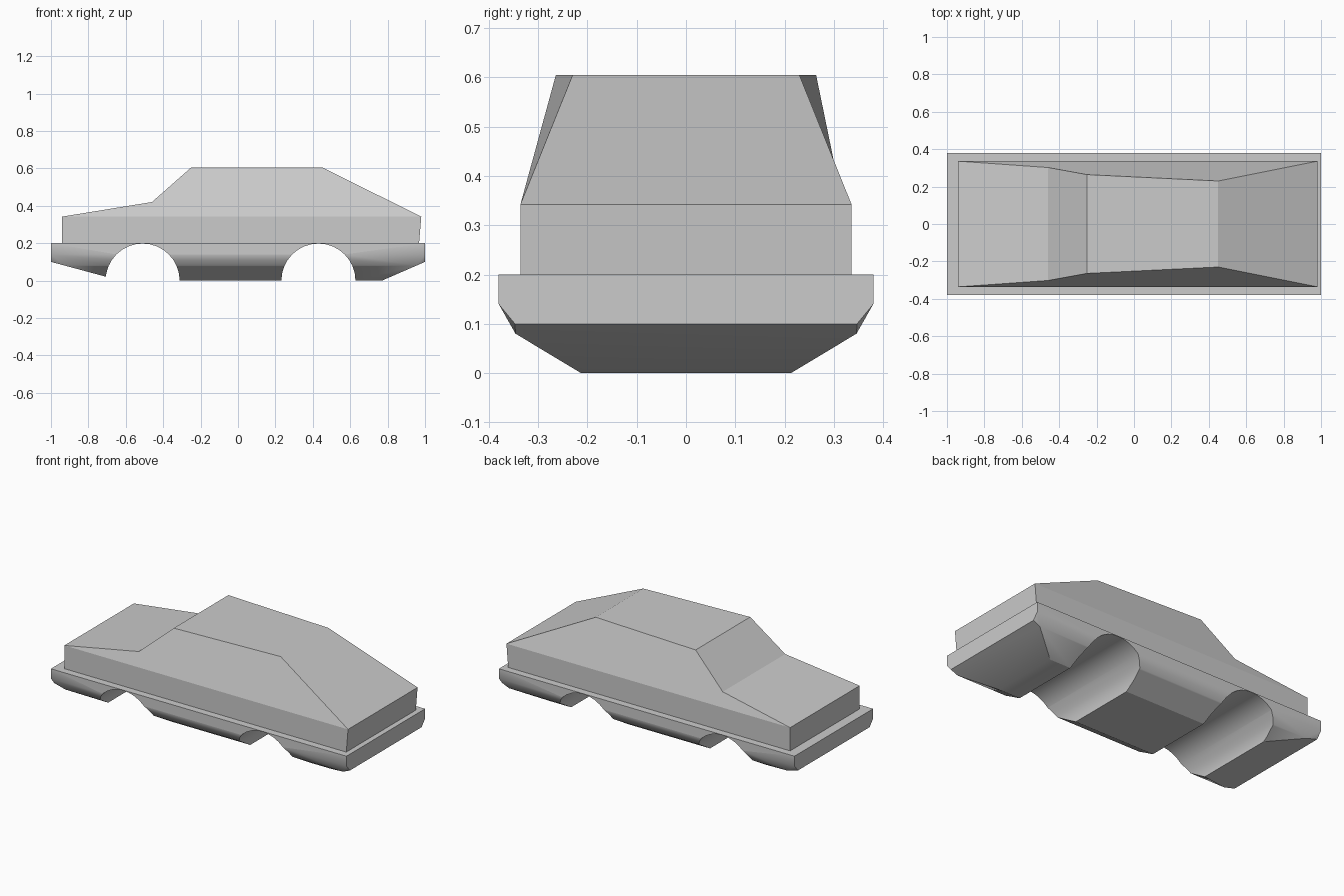
import bpy, bmesh, math

if "Cube" in bpy.data.objects:
    bpy.data.objects.remove(bpy.data.objects["Cube"])


def add_object(name, bm):
    bmesh.ops.recalc_face_normals(bm, faces=bm.faces)
    mesh = bpy.data.meshes.new(name)
    bm.to_mesh(mesh)
    bm.free()
    obj = bpy.data.objects.new(name, mesh)
    bpy.context.collection.objects.link(obj)
    return obj


# Lower body: convex tub with chamfered underside, given as (x, half width, z)
bm = bmesh.new()
tub = [(-0.63, 0.213, 0), (0.77, 0.213, 0), (-0.926, 0.346, 0.08), (0.954, 0.346, 0.08)]
for end in (-1, 1):
    tub += [(end, 0.38, 0.2), (end, 0.38, 0.14), (end, 0.347, 0.1)]
for x, y, z in tub:
    for side in (-1, 1):
        bm.verts.new((x, side * y, z))
bmesh.ops.convex_hull(bm, input=bm.verts)
bmesh.ops.dissolve_limit(bm, angle_limit=math.radians(1), verts=bm.verts, edges=bm.edges)
lower_body = add_object("lower_body", bm)

# Wheel arches cut right across the tub
for name, x in (("front_arch_cutter", -0.51), ("rear_arch_cutter", 0.43)):
    bpy.ops.mesh.primitive_cylinder_add(vertices=32, radius=0.198, depth=1.2,
                                        location=(x, 0, 0), rotation=(math.pi / 2, 0, 0))
    cutter = bpy.context.object
    cutter.name = name
    cut = lower_body.modifiers.new(name, 'BOOLEAN')
    cut.operation = 'DIFFERENCE'
    cut.solver = 'EXACT'
    cut.object = cutter
    bpy.context.view_layer.objects.active = lower_body
    bpy.ops.object.modifier_apply(modifier=name)
    bpy.data.objects.remove(cutter)

bpy.ops.object.select_all(action='DESELECT')
lower_body.select_set(True)
bpy.context.view_layer.objects.active = lower_body
bpy.ops.object.shade_smooth_by_angle(angle=math.radians(30))

# Upper body: side outline as (x, half width, z), running bonnet to tail
outline = [(-0.94, 0.336, 0.2), (-0.94, 0.336, 0.342), (-0.46, 0.302, 0.42),
           (-0.25, 0.264, 0.605), (0.45, 0.23, 0.605), (0.98, 0.336, 0.342),
           (0.968, 0.336, 0.2)]
bm = bmesh.new()
right = [bm.verts.new((x, -y, z)) for x, y, z in outline]
left = [bm.verts.new((x, y, z)) for x, y, z in outline]
n = len(outline)
for i in range(n):
    j = (i + 1) % n
    bm.faces.new((right[i], right[j], left[j], left[i]))
for loop in (right, left):
    bm.faces.new((loop[0], loop[1], loop[5], loop[6]))  # door panel
    bm.faces.new(loop[1:6])                             # cabin side
add_object("upper_body", bm)
